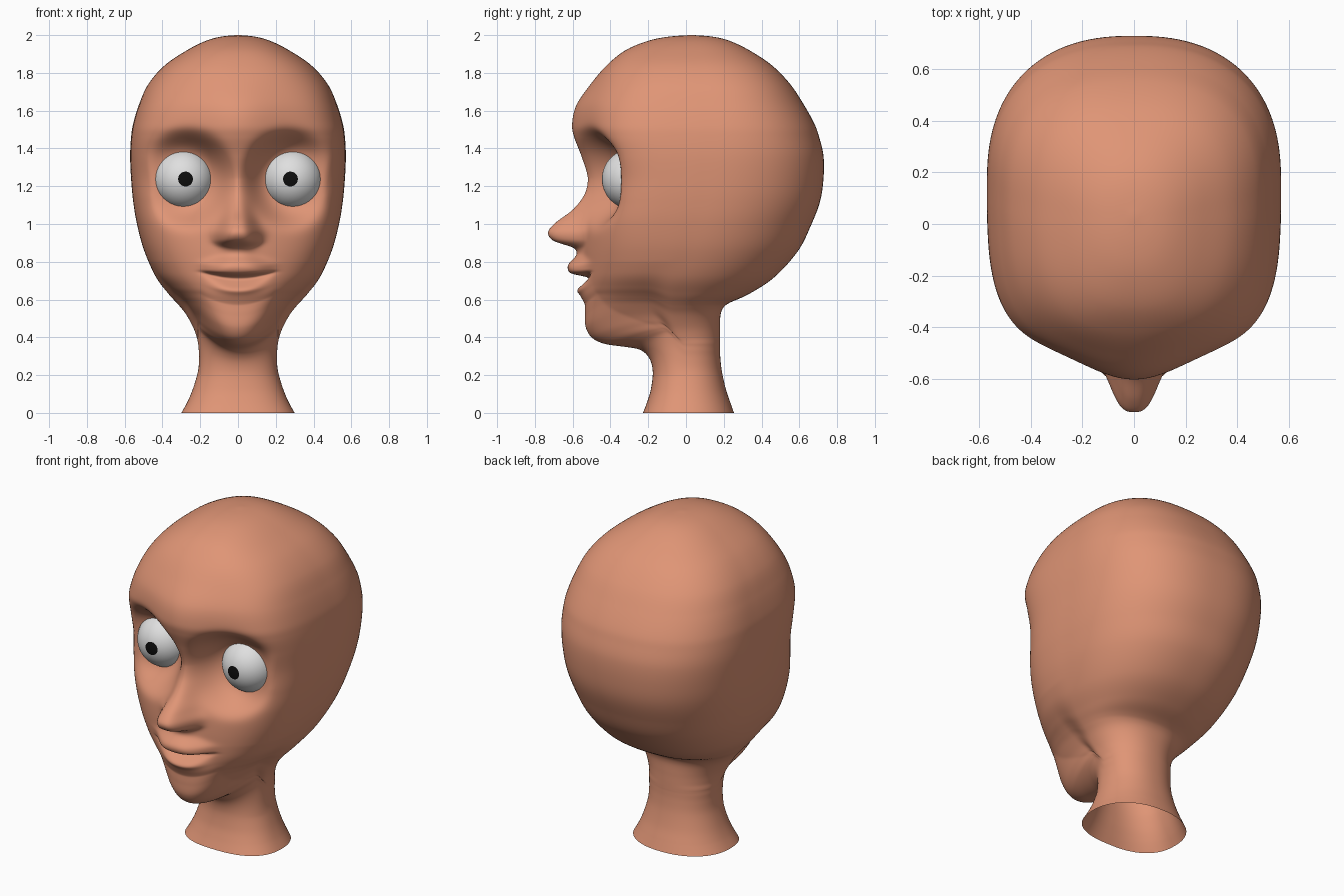
import bpy, bmesh, math
from mathutils import Matrix

if "Cube" in bpy.data.objects:
    bpy.data.objects.remove(bpy.data.objects["Cube"])


def material(name, rgb):
    m = bpy.data.materials.new(name)
    m.diffuse_color = (*rgb, 1)
    m.use_nodes = True
    m.node_tree.nodes["Principled BSDF"].inputs["Base Color"].default_value = m.diffuse_color
    return m


skin = material("skin", (0.74, 0.30, 0.18))
white = material("eye white", (0.74, 0.74, 0.74))
black = material("pupil black", (0.004, 0.004, 0.004))

# Head outline by height: z, front y, back y, half width
OUTLINE = [
    (0, -.228, .254, .30), (.06, -.205, .233, .267), (.13, -.185, .21, .238),
    (.22, -.176, .19, .212), (.29, -.195, .182, .206), (.335, -.245, .18, .208),
    (.352, -.34, .18, .209), (.365, -.43, .18, .211), (.395, -.495, .18, .217),
    (.45, -.53, .18, .236), (.52, -.535, .183, .274), (.56, -.535, .20, .305),
    (.585, -.535, .235, .327), (.63, -.54, .335, .368), (.72, -.545, .47, .435),
    (.86, -.55, .595, .497), (1.0, -.545, .665, .535), (1.12, -.53, .71, .555),
    (1.24, -.525, .728, .566), (1.36, -.555, .728, .571), (1.46, -.592, .705, .566),
    (1.53, -.603, .68, .555), (1.63, -.58, .625, .525), (1.74, -.505, .552, .475),
    (1.84, -.42, .455, .388), (1.92, -.32, .335, .27), (1.97, -.20, .23, .17),
    (1.992, -.09, .14, .09), (2.0, .02, .04, .01)]

# Cross-section by height: z, y of widest point, front and back roundness, face taper
SECTION = [
    (0, 0, 2.5, 2.2, 0), (.33, 0, 2.1, 2.2, 0), (.4, -.03, 2.2, 2.2, 0),
    (.5, -.06, 2.5, 2.2, .01), (.65, -.05, 2.8, 2.3, .04), (.8, .02, 3.2, 2.3, .06),
    (1.0, .08, 3.8, 2.35, .08), (1.2, .13, 4.4, 2.4, .11), (1.4, .16, 4.5, 2.4, .12),
    (1.6, .15, 4.0, 2.4, .11), (1.85, .08, 3.0, 2.5, .04), (2.0, .03, 2.2, 2.2, 0)]

# Nose and lips by height: z, forward push, half width, edge sharpness
FEATURES = [
    (.571, 0, .18, 3), (.62, .02, .14, 3), (.65, .035, .13, 3), (.69, -.01, .15, 4),
    (.715, -.035, .17, 5), (.727, .015, .17, 5), (.74, .068, .155, 4), (.783, .077, .14, 3),
    (.836, .03, .085, 2.5), (.873, .043, .08, 3), (.894, .106, .092, 3.5), (.915, .16, .102, 3.5),
    (.958, .183, .102, 3.2), (1.01, .143, .08, 3), (1.074, .066, .06, 2.5),
    (1.153, .015, .05, 2), (1.24, 0, .05, 2)]

EYE_X, EYE_Y, EYE_Z, EYE_R = .287, -.285, 1.238, .16


def lookup(table, z):
    """Linear interpolation of a table on its first column."""
    if z <= table[0][0]:
        return table[0][1:]
    if z >= table[-1][0]:
        return table[-1][1:]
    for lo, hi in zip(table, table[1:]):
        if z <= hi[0]:
            t = (z - lo[0]) / (hi[0] - lo[0])
            return [a + (b - a) * t for a, b in zip(lo[1:], hi[1:])]


def spline(rows, step, least=5):
    """Smooth curve through the rows, sampled about every step in z."""
    out = []
    for i in range(len(rows) - 1):
        p = [rows[max(0, min(len(rows) - 1, i + k))] for k in (-1, 0, 1, 2)]
        n = max(least, math.ceil((p[2][0] - p[1][0]) / step))
        for j in range(n):
            t = j / n
            out.append([.5 * (2 * b + (c - a) * t + (2 * a - 5 * b + 4 * c - d) * t * t
                              + (3 * b - a - 3 * c + d) * t ** 3)
                        for a, b, c, d in zip(*p)])
    return out + [list(rows[-1])]


sections = spline(SECTION, .02, 4)
features = spline(FEATURES, .01, 4)


def head_ring(row, angles):
    z, front, back, half = row
    yc, nf, nb, taper = lookup(sections, z)
    # jaw underside rises towards the sides
    rise = .09 * max(0, min((z - .2) / .14, (.8 - z) / .42, 1))
    points = []
    for theta in angles:                             # theta 0 faces the front
        s, c = math.sin(theta), math.cos(theta)
        depth, n = (yc - front, nf) if c > 0 else (back - yc, nb)
        r = ((abs(s) / half) ** n + (abs(c) / depth) ** n) ** (-1 / n)
        x, y, up = r * s, yc - r * c, 0
        ax = abs(x)
        if c > 0:
            edge = min(1, 2 * c) ** 2 * (3 - 2 * min(1, 2 * c))
            up = rise * min(1, (ax / .2) ** 2) * edge
            # face narrows away from the middle
            y += taper * (1 - math.exp(-(x / .25) ** 2)) * edge
            # eye sockets
            d = math.hypot(ax - EYE_X, z - EYE_Z)
            y += max(0, -.34 - y) * math.exp(-(d / .22) ** 5)
            # nose and lips, the mouth curving up at its corners
            if .55 < z < 1.25 and ax < .3:
                lift = .012 * (min(ax, .2) / .18) ** 2 * max(0, min(1, (.87 - z) / .08))
                push, w, sharp = lookup(features, z - lift)
                y -= push * math.exp(-(ax / w) ** sharp)
        points.append((x, y, z + up))
    return points


def finish(bm, name, mats):
    bmesh.ops.recalc_face_normals(bm, faces=bm.faces)
    for f in bm.faces:
        f.smooth = True
    me = bpy.data.meshes.new(name)
    bm.to_mesh(me)
    bm.free()
    for m in mats:
        me.materials.append(m)
    ob = bpy.data.objects.new(name, me)
    bpy.context.collection.objects.link(ob)
    return ob


# Head and neck: stacked rings, columns closer together on the face
COLS = 192
angles = [a - .55 * math.sin(a) for a in (2 * math.pi * i / COLS for i in range(COLS))]
bm = bmesh.new()
rings = [[bm.verts.new(p) for p in head_ring(row, angles)] for row in spline(OUTLINE, .007)]
for lo, hi in zip(rings, rings[1:]):
    for i in range(COLS):
        j = (i + 1) % COLS
        bm.faces.new((lo[i], lo[j], hi[j], hi[i]))
bm.faces.new(rings[-1])
# soften the creases between features
for _ in range(2):
    bmesh.ops.smooth_vert(bm, verts=[v for r in rings[8:-8] for v in r], factor=.5,
                          use_axis_x=True, use_axis_y=True, use_axis_z=True)
finish(bm, "head", [skin])

# Eyes: spheres whose front pole is the pupil
for side, name in ((-1, "left_eye"), (1, "right_eye")):
    bm = bmesh.new()
    bmesh.ops.create_uvsphere(bm, u_segments=48, v_segments=38, radius=EYE_R)
    for f in bm.faces:
        f.material_index = int(f.calc_center_median().z > EYE_R * math.cos(.248))
    turn = Matrix.Rotation(-.06 * side, 4, 'Z') @ Matrix.Rotation(math.pi / 2, 4, 'X')
    bm.transform(Matrix.Translation((EYE_X * side, EYE_Y, EYE_Z)) @ turn)
    finish(bm, name, [white, black])
